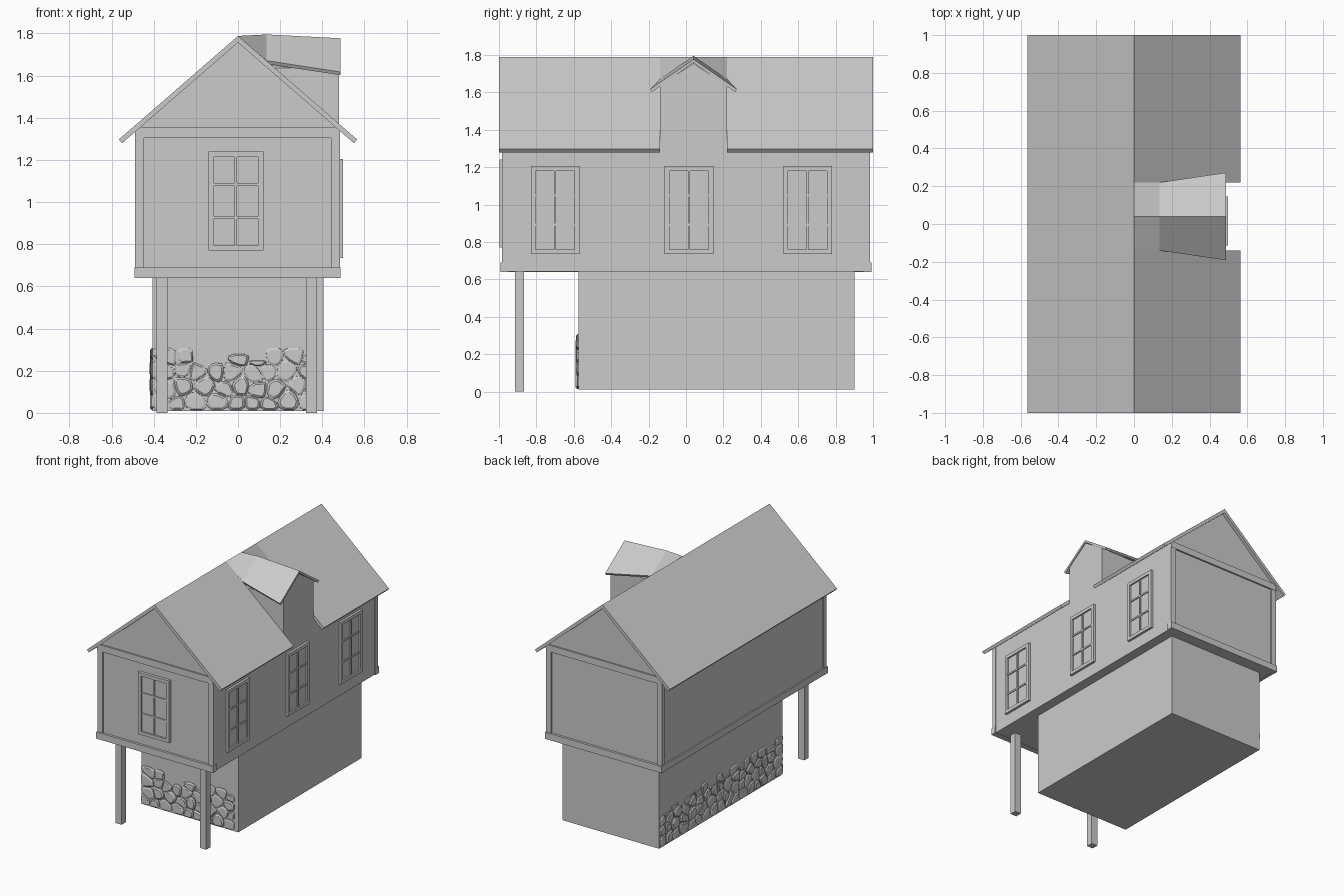
import bpy, bmesh, math, random
from mathutils import Vector

if "Cube" in bpy.data.objects:
    bpy.data.objects.remove(bpy.data.objects["Cube"])

random.seed(4)


def make(name, verts, faces, fix=True):
    me = bpy.data.meshes.new(name)
    me.from_pydata(verts, [], faces)
    if fix:
        bm = bmesh.new()
        bm.from_mesh(me)
        bmesh.ops.recalc_face_normals(bm, faces=bm.faces)
        bm.to_mesh(me)
        bm.free()
    ob = bpy.data.objects.new(name, me)
    bpy.context.collection.objects.link(ob)
    return ob


def prism(name, profile, a, b, axis='y'):
    """Extrude a profile (x,z) along y, or (y,z) along x."""
    n = len(profile)
    pos = (lambda p, t: (p[0], t, p[1])) if axis == 'y' else (lambda p, t: (t, p[0], p[1]))
    verts = [pos(p, t) for t in (a, b) for p in profile]
    faces = [list(range(n)), list(range(n, 2 * n))]
    faces += [[i, (i + 1) % n, n + (i + 1) % n, n + i] for i in range(n)]
    return make(name, verts, faces)


def boxes(name, items):
    """One object made of boxes given as x0,x1,y0,y1,z0,z1."""
    verts, faces = [], []
    for x0, x1, y0, y1, z0, z1 in items:
        k = len(verts)
        verts += [(x, y, z) for x in (x0, x1) for y in (y0, y1) for z in (z0, z1)]
        faces += [[k + i for i in f] for f in ((0, 1, 3, 2), (4, 6, 7, 5), (0, 4, 5, 1),
                                               (2, 3, 7, 6), (0, 2, 6, 4), (1, 5, 7, 3))]
    return make(name, verts, faces)


def window(name, side, centre, z0, z1):
    """Framed window with a 2 x 3 grid of panes, on the right or front wall."""
    a, b, f, m = centre - 0.13, centre + 0.13, 0.025, 0.006
    parts = [(a, a + f, 0, 1, z0, z1), (b - f, b, 0, 1, z0, z1),
             (a + f, b - f, 0, 1, z0, z0 + f), (a + f, b - f, 0, 1, z1 - f, z1),
             (a + f, b - f, 0, 0.5, z0 + f, z1 - f),
             (centre - m, centre + m, 0.4, 0.85, z0 + f, z1 - f)]
    for i in (1, 2):
        h = z0 + (z1 - z0) * i / 3
        parts.append((a + f, b - f, 0.4, 0.8, h - m, h + m))
    if side == 'right':
        items = [(0.475 + d0 * 0.023, 0.475 + d1 * 0.023, u0, u1, v0, v1)
                 for u0, u1, d0, d1, v0, v1 in parts]
    else:
        items = [(u0, u1, -0.972 - d1 * 0.025, -0.972 - d0 * 0.025, v0, v1)
                 for u0, u1, d0, d1, v0, v1 in parts]
    boxes(name, items)


def clip(poly, p, n):
    """Keep the part of a 2D polygon on the side of p that n points away from."""
    out = []
    for i, a in enumerate(poly):
        b = poly[(i + 1) % len(poly)]
        da, db = (a - p).dot(n), (b - p).dot(n)
        if da <= 0:
            out.append(a)
        if da * db < 0:
            out.append(a + (b - a) * (da / (da - db)))
    return out


def stone_wall(name, u0, u1, place):
    """Irregular fitted stones: cells around jittered points, rounded and raised."""
    cols, rows, top = round((u1 - u0) / 0.088), 4, 0.30
    du, dv = (u1 - u0) / cols, top / rows
    seeds = []
    for r in range(rows):
        for c in range(cols):
            seeds.append(Vector((u0 + du * (c + 0.5 + 0.25 * (r % 2) + random.uniform(-.3, .3)),
                                 0.01 + dv * (r + 0.5 + random.uniform(-.28, .28)))))
    verts, faces = [], []
    for i, s in enumerate(seeds):
        zt = 0.31 if i < cols * (rows - 1) else random.choice((0.25, 0.28, 0.31, 0.31))
        poly = [Vector(p) for p in ((u0, 0.012), (u1, 0.012), (u1, zt), (u0, zt))]
        for t in seeds:
            if t is not s and (t - s).length < 0.35:
                poly = clip(poly, (s + t) / 2, (t - s).normalized())
        if len(poly) < 3 or (i >= cols * (rows - 1) and random.random() < 0.15):
            continue
        c = sum(poly, Vector((0, 0))) / len(poly)
        ring = []
        for j, a in enumerate(poly):      # cut the corners
            b = poly[(j + 1) % len(poly)]
            ring += [a.lerp(b, 0.22), a.lerp(b, 0.78)]
        k, n, h = len(verts), len(ring), random.uniform(0.008, 0.016)
        for scale, d in ((0.97, -0.01), (0.93, h * 0.5), (0.72, h)):
            verts += [place(*(c + (p - c) * scale), d) for p in ring]
        faces.append([k + 2 * n + j for j in range(n)])
        for l in (0, n):
            faces += [[k + l + j, k + l + (j + 1) % n, k + l + n + (j + 1) % n, k + l + n + j]
                      for j in range(n)]
    make(name, verts, faces)


# Lower storey and front posts
boxes("lower_storey", [(-0.405, 0.405, -0.575, 0.90, 0.01, 0.65)])
for nm, x in (("left", -0.36), ("right", 0.348)):
    boxes("front_post_" + nm, [(x - 0.026, x + 0.026, -0.915, -0.865, 0.0, 0.66)])

# Stone cladding on the front and left of the lower storey
stone_wall("front_stones", -0.41, 0.375, lambda u, v, d: (u, -0.575 - d, v))
stone_wall("left_stones", -0.575, 0.90, lambda u, v, d: (-0.403 - d, u, v))

# Upper storey with gables
prism("upper_storey", [(-0.48, 0.642), (0.48, 0.642), (0.48, 1.34), (0, 1.757), (-0.48, 1.34)],
      -0.975, 0.975)

# Timber trim on both gable ends
for nm, s in (("front", -1), ("back", 1)):
    def end(x0, x1, z0, z1, out):
        ys = sorted((s * 0.95, s * out))
        return (x0, x1, ys[0], ys[1], z0, z1)
    boxes(nm + "_trim", [end(-0.488, -0.445, 0.69, 1.31, 0.985), end(0.44, 0.483, 0.69, 1.31, 0.985),
                         end(-0.492, 0.487, 0.64, 0.69, 0.993), end(-0.488, 0.483, 1.305, 1.355, 0.987)])
boxes("left_sill", [(-0.49, -0.47, -0.96, 0.96, 0.64, 0.69)])

# Windows
for i, y in enumerate((-0.70, 0.016, 0.65)):
    window(f"side_window_{i + 1}", 'right', y, 0.735, 1.205)
window("front_window", 'front', -0.01, 0.77, 1.24)

# Main roof, with a gap on the right for the dormer
left_slope = [(0, 1.788), (-0.565, 1.297), (-0.55, 1.279), (0, 1.757)]
right_slope = [(-x, z) for x, z in left_slope]
prism("roof_left", left_slope, -1, 1)
prism("roof_right_front", right_slope, -1, -0.14)
prism("roof_right_back", right_slope, 0.22, 1)

# Dormer walls
prism("dormer_walls", [(-0.14, 1.2), (0.22, 1.2), (0.22, 1.635), (0.04, 1.755), (-0.14, 1.635)],
      0.135, 0.48, 'x')

# Dormer roof: flaring slopes plus the patches that meet the main ridge
dv = [(0, 0.04, 1.788), (0.135, 0.04, 1.795), (0.487, 0.04, 1.777)]
for s in (-1, 1):
    dv += [(0, 0.04 + s * 0.18, 1.788), (0.135, 0.04 + s * 0.18, 1.671), (0.487, 0.04 + s * 0.232, 1.617)]
roof = make("dormer_roof", dv, [(0, 3, 4, 1), (1, 4, 5, 2), (0, 1, 7, 6), (1, 2, 8, 7)], fix=False)
sol = roof.modifiers.new("thickness", 'SOLIDIFY')
sol.thickness = 0.018
sol.offset = -1
